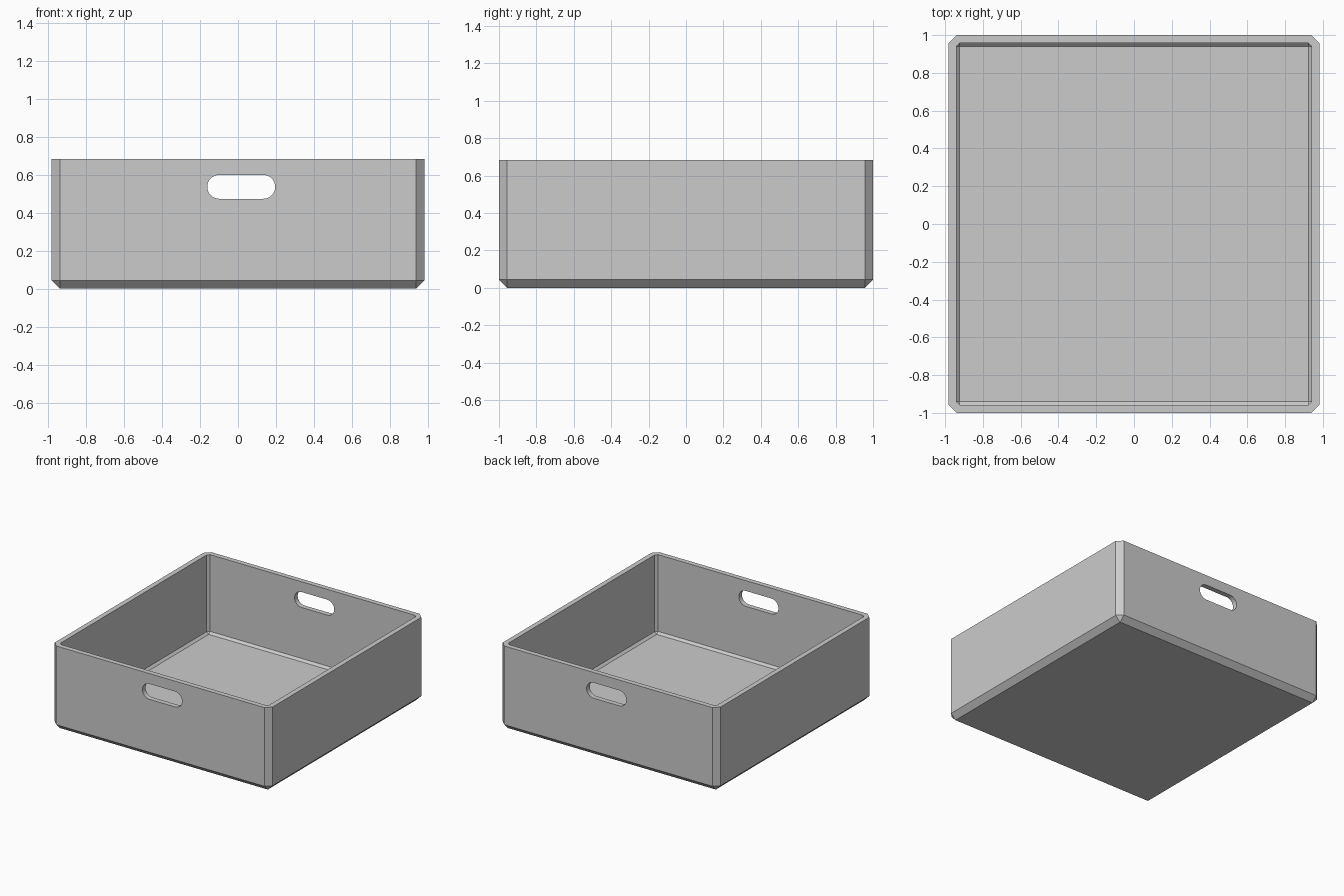
import bpy, bmesh
from math import sin, cos, pi

if "Cube" in bpy.data.objects:
    bpy.data.objects.remove(bpy.data.objects["Cube"])

HX, HY, H = 0.982, 1.0, 0.684     # outer half sizes and height
WALL, CHAMFER = 0.041, 0.043


def make_object(name, bm):
    bmesh.ops.recalc_face_normals(bm, faces=bm.faces)
    mesh = bpy.data.meshes.new(name)
    bm.to_mesh(mesh)
    bm.free()
    ob = bpy.data.objects.new(name, mesh)
    bpy.context.collection.objects.link(ob)
    return ob


def chamfered_box(name, hx, hy, z0, z1, c):
    """Box with chamfered upright and bottom edges, square top edges."""
    bm = bmesh.new()
    bmesh.ops.create_cube(bm, size=2)
    for v in bm.verts:
        v.co = (v.co.x * hx, v.co.y * hy, z1 if v.co.z > 0 else z0)
    edges = [e for e in bm.edges if min(v.co.z for v in e.verts) < z0 + 1e-5]
    bmesh.ops.bevel(bm, geom=edges, offset=c, segments=1, profile=0.5,
                    affect='EDGES')
    return make_object(name, bm)


def slot(name, x0, x1, z0, z1, depth, n=16):
    """Stadium-shaped prism running along y."""
    bm = bmesh.new()
    r, zc = (z1 - z0) / 2, (z0 + z1) / 2
    pts = []
    for cx, start in ((x1 - r, -pi / 2), (x0 + r, pi / 2)):
        for i in range(n + 1):
            a = start + pi * i / n
            pts.append((cx + r * cos(a), -depth, zc + r * sin(a)))
    face = bm.faces.new([bm.verts.new(p) for p in pts])
    ext = bmesh.ops.extrude_face_region(bm, geom=[face])
    for g in ext['geom']:
        if isinstance(g, bmesh.types.BMVert):
            g.co.y = depth
    return make_object(name, bm)


# Tray body
tray = chamfered_box("tray", HX, HY, 0, H, CHAMFER)

# Cavity and the hand grips through front and back walls
cavity = chamfered_box("cavity_cutter", HX - WALL, HY - WALL, WALL, H + 0.3, 0.018)
grips = slot("grip_cutter", -0.162, 0.196, 0.474, 0.6, 1.3)

for cutter in (cavity, grips):
    cutter.hide_render = True
    mod = tray.modifiers.new(cutter.name, 'BOOLEAN')
    mod.operation, mod.solver, mod.object = 'DIFFERENCE', 'EXACT', cutter

# Apply the cuts and remove the cutters
bpy.context.view_layer.objects.active = tray
tray.select_set(True)
for mod in list(tray.modifiers):
    bpy.ops.object.modifier_apply(modifier=mod.name)
for cutter in (cavity, grips):
    bpy.data.objects.remove(cutter)
